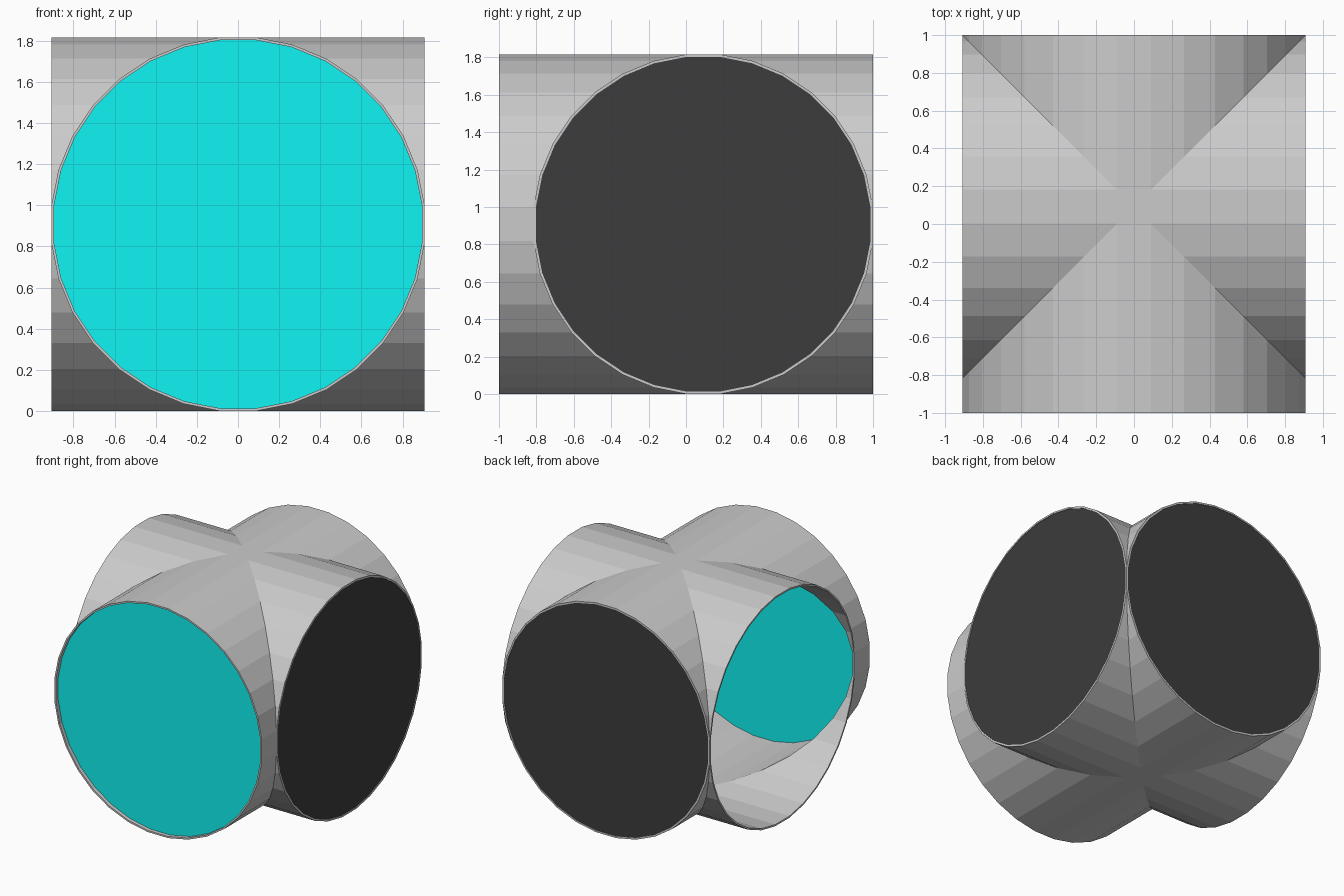
import bpy, bmesh, math
from mathutils import Vector

if "Cube" in bpy.data.objects:
    bpy.data.objects.remove(bpy.data.objects["Cube"])

N = 32
A = 0.908            # flat-to-flat half width of the pipes
T = 0.013            # wall thickness
CY = 1 - A           # crossing point on y
C = Vector((0, CY, A))
UP = Vector((0, 0, 1))

# outward direction and arm length measured from the crossing point
ARMS = {
    "front": (Vector((0, -1, 0)), 1 + CY),
    "back": (Vector((0, 1, 0)), A),
    "right": (Vector((1, 0, 0)), A),
    "left": (Vector((-1, 0, 0)), A),
}


def profile(apothem):
    r = apothem / math.cos(math.pi / N)
    return [(r * math.cos((i + 0.5) * 2 * math.pi / N),
             r * math.sin((i + 0.5) * 2 * math.pi / N)) for i in range(N)]


def place(d, along, u, w):
    return C + d * along + d.cross(UP) * u + UP * w


def finish(name, bm, colour=None):
    me = bpy.data.meshes.new(name)
    bm.to_mesh(me)
    bm.free()
    ob = bpy.data.objects.new(name, me)
    bpy.context.collection.objects.link(ob)
    if colour:
        mat = bpy.data.materials.new(name + "_colour")
        mat.diffuse_color = (*colour, 1)
        mat.use_nodes = True
        mat.node_tree.nodes["Principled BSDF"].inputs["Base Color"].default_value = mat.diffuse_color
        me.materials.append(mat)


def bridge(bm, a, b):
    for i in range(N):
        j = (i + 1) % N
        bm.faces.new((a[i], a[j], b[j], b[i]))


# Crossed pipes: each arm runs from its mitred seam to a flat open rim
bm = bmesh.new()
for d, length in ARMS.values():
    rims = []
    for ap in (A, A - T):
        pts = profile(ap)
        seam = [bm.verts.new(place(d, abs(u), u, w)) for u, w in pts]
        rim = [bm.verts.new(place(d, length, u, w)) for u, w in pts]
        bridge(bm, seam, rim)
        rims.append(rim)
    bridge(bm, *rims)
# Flat squares where the seams meet, above and below
for ap in (A, A - T):
    h = ap * math.tan(math.pi / N)
    for z in (ap, -ap):
        bm.faces.new([bm.verts.new(C + Vector((x, y, z)))
                      for x, y in ((-h, -h), (h, -h), (h, h), (-h, h))])
bmesh.ops.remove_doubles(bm, verts=bm.verts[:], dist=0.0005)
bmesh.ops.dissolve_degenerate(bm, edges=bm.edges[:], dist=0.0001)
bmesh.ops.recalc_face_normals(bm, faces=bm.faces[:])
finish("crossed_pipes", bm)

# Discs closing three of the four ends; the left end stays open
DARK = (0.045, 0.045, 0.045)
for side, inset, colour in (("front", 0.03, (0.005, 0.9, 0.9)),
                            ("back", 0.004, DARK), ("right", 0.004, DARK)):
    d, length = ARMS[side]
    bm = bmesh.new()
    f = bm.faces.new([bm.verts.new(place(d, length - inset, u, w))
                      for u, w in profile(A - T)])
    f.normal_update()
    if f.normal.dot(d) < 0:
        f.normal_flip()
    finish(side + "_disc", bm, colour)
